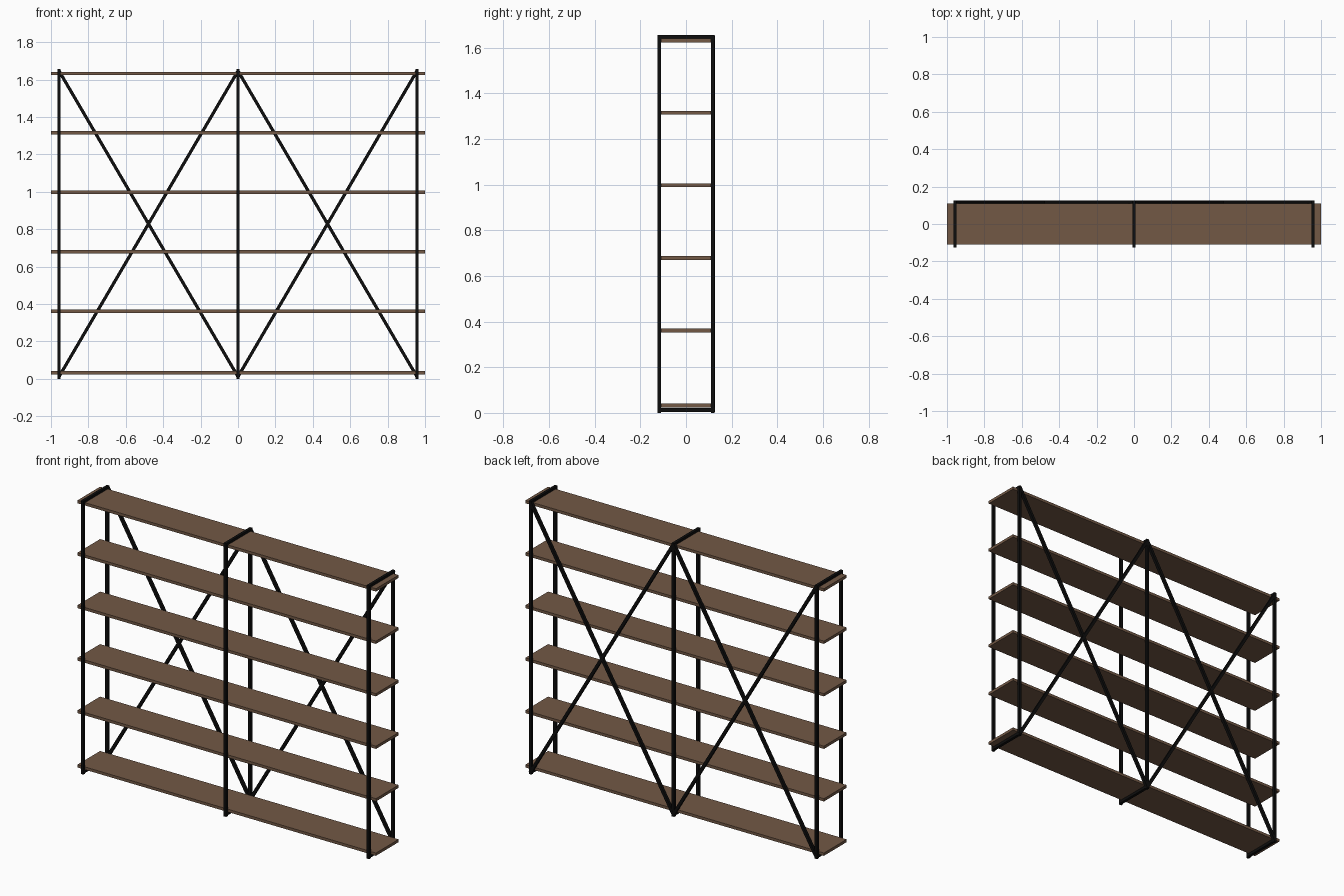
import bpy
from mathutils import Vector

if "Cube" in bpy.data.objects:
    bpy.data.objects.remove(bpy.data.objects["Cube"])

H = 1.655      # overall height
B = 0.017      # bar section
X = 0.957      # outer frame position
Y = 0.117      # post centre depth


def material(name, rgb):
    m = bpy.data.materials.new(name)
    m.diffuse_color = (*rgb, 1)
    m.use_nodes = True
    m.node_tree.nodes["Principled BSDF"].inputs["Base Color"].default_value = m.diffuse_color
    return m


wood = material("brown wood", (0.168, 0.098, 0.060))
metal = material("black metal", (0.004, 0.004, 0.004))


def box(name, loc, size, mat, rot_y=0.0):
    bpy.ops.mesh.primitive_cube_add(size=1, location=loc, rotation=(0, rot_y, 0))
    o = bpy.context.object
    o.name = name
    o.scale = size
    o.data.materials.append(mat)
    return o


# Six shelf boards
for z in (0.032, 0.361, 0.679, 0.997, 1.315, 1.632):
    box("shelf", (0, 0, z), (2, 2 * Y - B, 0.017), wood)

# Three rectangular ladder frames: two posts, top and bottom rail
for x in (-X, 0, X):
    for y, part in ((-Y, "front_post"), (Y, "back_post")):
        box(part, (x, y, H / 2), (B, B, H), metal)
    for z, part in ((B / 2 + 0.004, "bottom_rail"), (H - B / 2, "top_rail")):
        box(part, (x, 0, z), (B, 2 * Y - B, B), metal)

# Crossed braces on the back of each bay
for x0, x1 in ((-X, 0), (0, X)):
    for a, b in ((x0, x1), (x1, x0)):
        p = Vector((a, Y + 0.0005, 0.011))
        q = Vector((b, Y + 0.0005, H - 0.009))
        d = q - p
        angle = Vector((0, 0, 1)).rotation_difference(d).to_euler().y
        box("back_brace", (p + q) / 2, (B, B, d.length + 0.006), metal, angle)
